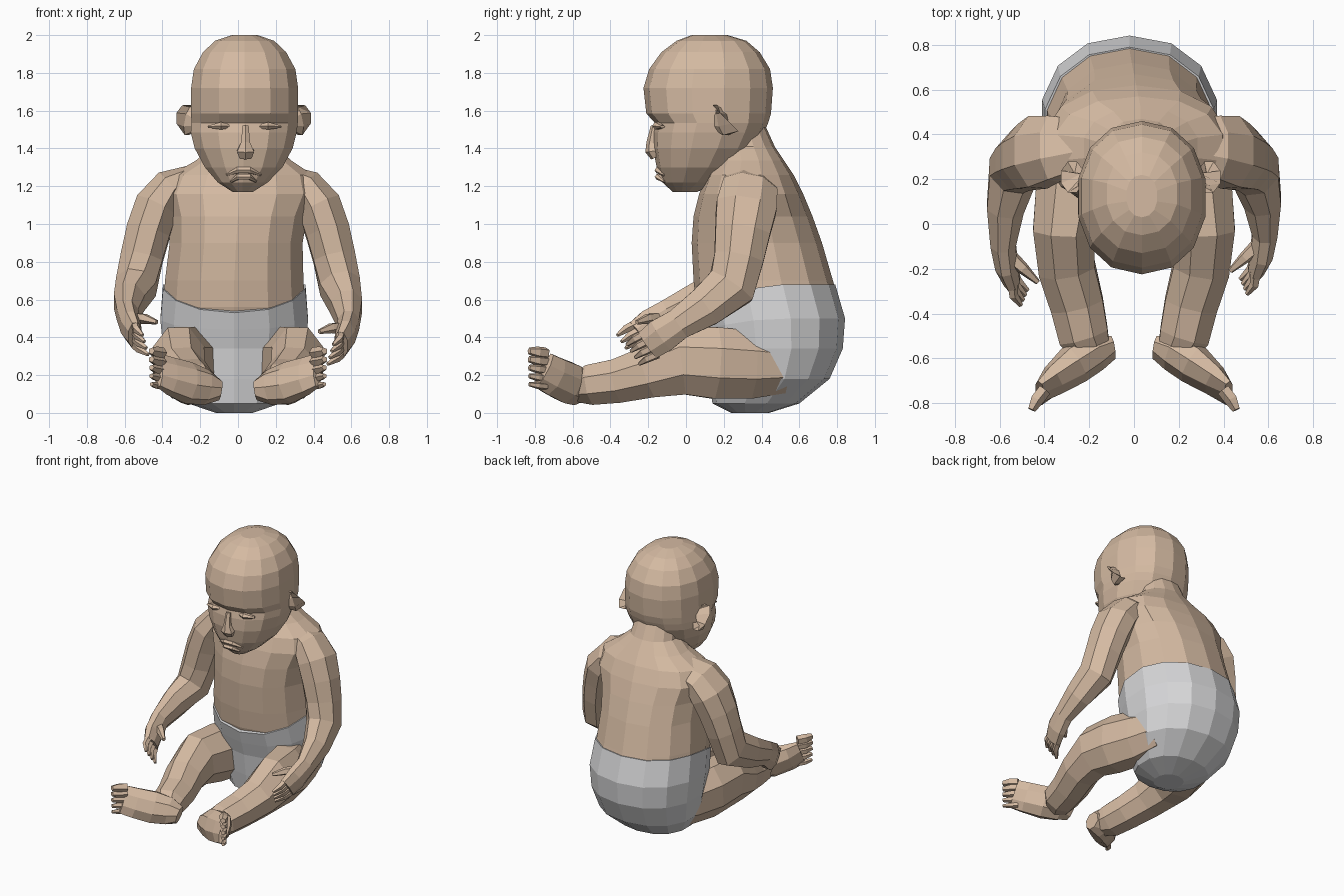
import bpy, bmesh, math
from mathutils import Vector


def material(name, rgb):
    m = bpy.data.materials.new(name)
    m.diffuse_color = (*rgb, 1)
    return m


SKIN = material("skin", (0.66, 0.49, 0.36))
CLOTH = material("white cloth", (0.68, 0.68, 0.69))


def loft(name, rings, mat):
    """Skin a list of equal-length point rings and cap both ends."""
    bm = bmesh.new()
    vs = [[bm.verts.new(p) for p in r] for r in rings]
    n = len(rings[0])
    for a, b in zip(vs, vs[1:]):
        for i in range(n):
            j = (i + 1) % n
            bm.faces.new((a[i], a[j], b[j], b[i]))
    bm.faces.new(vs[0])
    bm.faces.new(vs[-1])
    bmesh.ops.recalc_face_normals(bm, faces=bm.faces)
    me = bpy.data.meshes.new(name)
    bm.to_mesh(me)
    bm.free()
    me.materials.append(mat)
    ob = bpy.data.objects.new(name, me)
    bpy.context.collection.objects.link(ob)
    return ob


def level_ring(z, cx, yf, yb, rx, n=14, e=2.2, dip=0.0):
    """Horizontal rounded ring; dip lowers its front."""
    pts = []
    for i in range(n):
        a = -math.pi / 2 + 2 * math.pi * i / n
        c, s = math.cos(a), math.sin(a)
        px = math.copysign(abs(c) ** (2 / e), c)
        py = math.copysign(abs(s) ** (2 / e), s)
        pts.append(Vector((cx + rx * px, (yf + yb) / 2 + (yb - yf) / 2 * py,
                           z - dip * max(0, -s) ** 1.2)))
    return pts


def limb(name, path, n=8, ref=(1, 0, 0), side=1, mat=SKIN):
    """Tube along (x, y, z, radius along ref, radius across) points."""
    ctr = [Vector((p[0] * side, p[1], p[2])) for p in path]
    rings = []
    for k, p in enumerate(path):
        t = (ctr[min(k + 1, len(ctr) - 1)] - ctr[max(k - 1, 0)]).normalized()
        u = Vector(ref) * (side if ref[0] else 1)
        u = (u - t * u.dot(t)).normalized()
        v = t.cross(u)
        rings.append([ctr[k] + (u * p[3] * math.cos(a) + v * p[4] * math.sin(a)) * 1.05
                      for a in (2 * math.pi * (i + 0.5) / n for i in range(n))])
    return loft(name, rings, mat)


# Torso, shoulders and neck
loft("torso", [level_ring(*r) for r in (
    (0.42, -0.02, 0.10, 0.80, 0.36), (0.56, -0.02, 0.055, 0.82, 0.385),
    (0.70, -0.02, 0.04, 0.778, 0.375), (0.90, -0.01, 0.03, 0.72, 0.36),
    (1.04, 0.0, 0.04, 0.67, 0.375), (1.16, 0.01, 0.07, 0.62, 0.42),
    (1.26, 0.02, 0.11, 0.57, 0.385), (1.335, 0.03, 0.16, 0.52, 0.26),
    (1.41, 0.03, 0.17, 0.47, 0.17), (1.52, 0.03, 0.16, 0.42, 0.15))], SKIN)

# Diaper
loft("diaper", [level_ring(*r[:5], dip=r[5]) for r in (
    (0.0, -0.02, 0.24, 0.44, 0.10, 0), (0.05, -0.02, 0.14, 0.60, 0.25, 0),
    (0.18, -0.02, 0.12, 0.76, 0.35, 0), (0.34, -0.02, 0.10, 0.83, 0.385, 0),
    (0.50, -0.02, 0.07, 0.842, 0.40, 0.06),
    (0.68, -0.02, 0.045, 0.79, 0.386, 0.15))], CLOTH)

# Head with a recessed eye line
loft("head", [level_ring(*r) for r in (
    (1.17, 0.025, -0.07, 0.06, 0.055), (1.22, 0.025, -0.125, 0.17, 0.135),
    (1.30, 0.03, -0.155, 0.28, 0.21), (1.40, 0.03, -0.175, 0.37, 0.265),
    (1.485, 0.03, -0.175, 0.415, 0.287), (1.535, 0.035, -0.165, 0.435, 0.288),
    (1.585, 0.035, -0.21, 0.45, 0.29), (1.72, 0.035, -0.225, 0.46, 0.29),
    (1.82, 0.035, -0.195, 0.445, 0.275), (1.91, 0.035, -0.13, 0.39, 0.225),
    (1.97, 0.035, -0.05, 0.32, 0.16), (2.0, 0.035, 0.03, 0.22, 0.07))], SKIN)

# Nose and lips
limb("nose", [(0.04, -0.165, 1.52, 0.018, 0.02), (0.04, -0.178, 1.43, 0.026, 0.03),
              (0.04, -0.18, 1.385, 0.05, 0.034), (0.04, -0.165, 1.35, 0.035, 0.02)], n=6)
for name, z, w, r in (("upper_lip", 1.285, 0.09, 0.018), ("lower_lip", 1.25, 0.065, 0.016)):
    limb(name, [(0.03 - w, -0.115, z - 0.025, 0.006, 0.01), (0.0, -0.146, z, r, 0.02),
                (0.06, -0.146, z, r, 0.02), (0.03 + w, -0.115, z - 0.025, 0.006, 0.01)],
         n=6, ref=(0, 0, 1))

for side, tag in ((1, "right"), (-1, "left")):
    # Eyelid
    ex = 0.035 + side * 0.125
    limb("eyelid_" + tag, [(ex - 0.065, -0.125, 1.515, 0.006, 0.015), (ex, -0.152, 1.52, 0.022, 0.025),
                           (ex + 0.065, -0.125, 1.515, 0.006, 0.015)], n=6, ref=(0, 0, 1))

    # Ear with a hollow
    ear = limb("ear_" + tag, [(0.25, 0.16, 1.54, 0.05, 0.03), (0.285, 0.195, 1.55, 0.085, 0.04),
                              (0.305, 0.21, 1.56, 0.10, 0.052), (0.285, 0.20, 1.555, 0.06, 0.03)],
               ref=(0, 0, 1), side=side)
    ear.location.x = 0.03

    # Arm and palm; the left forearm reaches a little further
    fy, fz = (-0.05, 0.05) if side < 0 else (0, 0)

    def reach(p):
        k = min(1, max(0, (0.24 - p[1]) / 0.25))
        return (p[0], p[1] + fy * k, p[2] + fz * k) + tuple(p[3:])

    arm = [(0.24, 0.35, 1.235, 0.07, 0.12), (0.36, 0.335, 1.185, 0.10, 0.15),
           (0.43, 0.32, 1.09, 0.12, 0.165),
           (0.475, 0.30, 0.96, 0.12, 0.15), (0.51, 0.28, 0.82, 0.115, 0.135),
           (0.54, 0.24, 0.67, 0.11, 0.135), (0.575, 0.10, 0.56, 0.085, 0.11),
           (0.585, -0.04, 0.47, 0.058, 0.085), (0.57, -0.13, 0.41, 0.052, 0.095),
           (0.545, -0.20, 0.36, 0.038, 0.085)]
    limb("arm_" + tag, [reach(p) for p in arm], side=side)

    # Fingers fan across the palm, thumb points inward
    for i in range(4):
        s = i - 1.5
        base = Vector((0.545, -0.185 - 0.022 * s, 0.365 + 0.037 * s))
        tip = Vector((0.475 + 0.01 * i, -0.28 - 0.022 * s, 0.31 + 0.034 * s))
        mid = base.lerp(tip, 0.55) + Vector((0.015, 0, 0.005))
        limb("finger_%s_%d" % (tag, i + 1),
             [reach((*base, 0.023, 0.023)), reach((*mid, 0.021, 0.021)),
              reach((*tip, 0.01, 0.01))], n=5, side=side)
    limb("thumb_" + tag, [reach(p) for p in (
        (0.56, -0.09, 0.45, 0.035, 0.035), (0.495, -0.15, 0.45, 0.027, 0.027),
        (0.43, -0.21, 0.43, 0.012, 0.012))], n=5, ref=(0, 0, 1), side=side)

    # Leg
    limb("leg_" + tag, [(0.19, 0.52, 0.25, 0.13, 0.15), (0.23, 0.34, 0.255, 0.155, 0.185),
                        (0.285, 0.15, 0.265, 0.16, 0.195), (0.315, -0.03, 0.275, 0.14, 0.185),
                        (0.30, -0.20, 0.215, 0.13, 0.14), (0.255, -0.36, 0.17, 0.122, 0.12),
                        (0.225, -0.50, 0.15, 0.115, 0.11), (0.19, -0.57, 0.135, 0.09, 0.08)],
         side=side)

    # Foot turned outward, sole to the front
    limb("foot_" + tag, [(0.095, -0.555, 0.12, 0.045, 0.06), (0.17, -0.57, 0.135, 0.08, 0.095),
                         (0.265, -0.625, 0.16, 0.085, 0.11), (0.36, -0.70, 0.195, 0.06, 0.105),
                         (0.42, -0.755, 0.225, 0.03, 0.10)], side=side)

    # Toes, big toe on top
    for i in range(5):
        z, r = 0.14 + 0.044 * i, 0.018 + 0.003 * i
        limb("toe_%s_%d" % (tag, i + 1),
             [(0.40, -0.74, z, r, r), (0.435, -0.785, z + 0.005, r, r),
              (0.458, -0.83, z + 0.012, r * 0.6, r * 0.6)], n=5, side=side)
